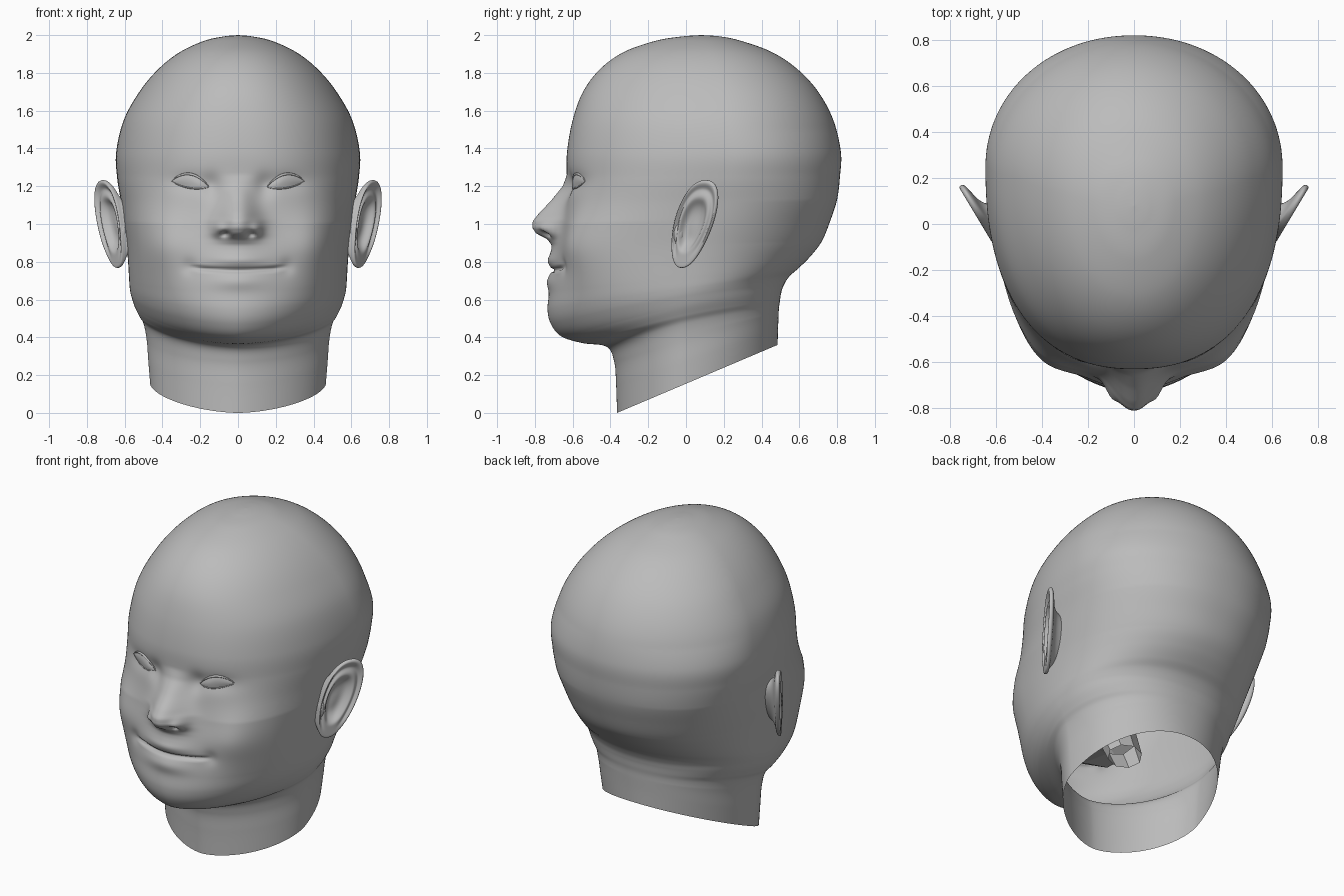
import bpy, bmesh
from math import sin, cos, pi, exp, copysign
from mathutils import Vector
from mathutils.bvhtree import BVHTree

default_cube = bpy.data.objects.get("Cube")
if default_cube:
    bpy.data.objects.remove(default_cube, do_unlink=True)

clay = bpy.data.materials.new("clay_grey")
clay.use_nodes = True
clay.diffuse_color = (0.5, 0.5, 0.5, 1)
clay.node_tree.nodes["Principled BSDF"].inputs["Base Color"].default_value = (0.5, 0.5, 0.5, 1)


def clamp(v):
    return max(0.0, min(1.0, v))


def interp(table, z):
    """Linear lookup in (key, value) pairs sorted by key."""
    if z <= table[0][0]:
        return table[0][1]
    for (a, fa), (b, fb) in zip(table, table[1:]):
        if z <= b:
            return fa + (fb - fa) * (z - a) / (b - a)
    return table[-1][1]


def spline(rows, t):
    """Catmull-Rom blend of rows of numbers at position t."""
    i = min(int(t), len(rows) - 2)
    f = t - i
    p0, p1, p2, p3 = (rows[max(0, min(len(rows) - 1, i + k))] for k in (-1, 0, 1, 2))
    return [0.5 * (2 * b + (c - a) * f + (2 * a - 5 * b + 4 * c - d) * f * f
                   + (3 * b - a - 3 * c + d) * f ** 3)
            for a, b, c, d in zip(p0, p1, p2, p3)]


def bump(x, z, cx, cz, sx, sz):
    return exp(-((x - cx) / sx) ** 2 - ((z - cz) / sz) ** 2)


def loft(bm, rings):
    """Join closed rings of points with quads."""
    loops = [[bm.verts.new(p) for p in ring] for ring in rings]
    for lo, hi in zip(loops, loops[1:]):
        for j in range(len(lo)):
            k = (j + 1) % len(lo)
            bm.faces.new((lo[j], lo[k], hi[k], hi[j]))


def finish(name, bm, smooth=True, subsurf=0):
    bmesh.ops.remove_doubles(bm, verts=bm.verts, dist=0.00005)
    bmesh.ops.recalc_face_normals(bm, faces=bm.faces)
    mesh = bpy.data.meshes.new(name)
    bm.to_mesh(mesh)
    mesh.materials.append(clay)
    for poly in mesh.polygons:
        poly.use_smooth = smooth
    obj = bpy.data.objects.new(name, mesh)
    bpy.context.collection.objects.link(obj)
    if subsurf:
        mod = obj.modifiers.new("Subdivision", "SUBSURF")
        mod.levels = mod.render_levels = subsurf


# Head sections: front y, front z, back y, back z, half width, y of widest point
SECTIONS = [
    (-.365, 0, .485, .36, .465, 0), (-.37, .15, .487, .44, .475, 0),
    (-.38, .27, .49, .51, .483, 0), (-.42, .35, .492, .555, .5, 0),
    (-.55, .37, .497, .59, .525, 0), (-.66, .405, .503, .63, .55, 0),
    (-.715, .47, .515, .67, .565, 0), (-.733, .55, .545, .72, .573, .01),
    (-.72, .65, .595, .765, .577, .02), (-.7, .76, .66, .83, .582, .04),
    (-.69, .87, .72, .91, .59, .08), (-.665, .98, .765, 1.02, .605, .13),
    (-.645, 1.1, .8, 1.13, .62, .18), (-.632, 1.24, .815, 1.25, .64, .22),
    (-.63, 1.38, .82, 1.38, .645, .25), (-.6, 1.55, .78, 1.55, .605, .22),
    (-.545, 1.7, .7, 1.7, .522, .2), (-.455, 1.82, .59, 1.82, .422, .16),
    (-.33, 1.91, .455, 1.91, .308, .13), (-.16, 1.97, .29, 1.97, .178, .1),
    (-.02, 1.993, .18, 1.993, .075, .08), (.08, 2, .08, 2, 0, .08)]
FRONT_ROUNDNESS = [(0, 1.7), (.4, 1.7), (.65, 2.05), (1, 2.5), (1.25, 2.35), (2, 2)]
BACK_ROUNDNESS = [(0, 2.05), (.3, 2.2), (.55, 2.15), (.87, 2.1), (1.1, 2.2),
                  (1.3, 2.08), (1.5, 1.95), (2, 2)]
NOSE = [(.83, 0), (.89, .025), (.92, .055), (.95, .122), (.98, .148), (1.015, .153),
        (1.06, .125), (1.12, .075), (1.2, .018), (1.26, 0)]


def face_relief(x, z):
    """How far the features push forward from the plain head."""
    x = abs(x)
    width = .065 + .045 * clamp((1.2 - z) / .18)
    d = interp(NOSE, z) * exp(-(x / width) ** 2.2)
    d += .03 * bump(x, z, .1, .975, .03, .035)             # nostril wings
    d -= .045 * bump(x, z, .068, .947, .024, .014)         # nostrils
    d += .06 * bump(x, z, .43, .88, .14, .2)               # cheeks
    d -= .024 * bump(x, z, .14, 1.2, .05, .06)             # inner eye corners
    d -= .018 * bump(x, z, .26, 1.22, .11, .05)            # eye sockets
    d += .036 * bump(x, z, 0, .81, .14, .045)              # upper lip
    d += .024 * bump(x, z, 0, .7, .14, .05)                # lower lip
    line = .755 + .25 * x * x
    d -= .022 * exp(-((z - line) / .01) ** 2) * clamp((.26 - x) / .06)
    d -= .012 * bump(x, z, .26, .775, .035, .04)           # mouth corners
    return d


# Head and neck: tilted rings lofted from the neck cut to the crown
COLUMNS, STEPS = 180, 12
rings = []
for row in range((len(SECTIONS) - 1) * STEPS + 1):
    yf, zf, yb, zb, w, ym = spline(SECTIONS, row / STEPS)
    w = max(w, 0)
    jaw_lift = .04 * exp(-((zf - .42) / .12) ** 2)
    ring = []
    for j in range(COLUMNS):
        t = 2 * pi * j / COLUMNS
        a = t - .45 * sin(t)                               # denser columns on the face
        s = sin(a)
        end, table = (yf, FRONT_ROUNDNESS) if cos(a) > 0 else (yb, BACK_ROUNDNESS)
        n = interp(table, zf)
        y = ym + (end - ym) * max(0, 1 - abs(s) ** n) ** (1 / n)
        span = yb - yf
        z = zf + (zb - zf) * (y - yf) / span if span > .0001 else zf
        z += jaw_lift * s * s
        y -= face_relief(w * s, z) * clamp((-y - .1) / .25)
        ring.append((w * s, y, z))
    rings.append(ring)
bm = bmesh.new()
loft(bm, rings)
skin = BVHTree.FromBMesh(bm)
finish("head", bm)


def on_skin(x, z, lift):
    hit = skin.ray_cast(Vector((x, -2, z)), Vector((0, 1, 0)))[0]
    return Vector((x, hit.y - lift, z))


def eye_edge(t, upper):
    arch = max(0, sin(pi * t))
    return 1.197 + .03 * t + (.052 * arch ** .8 if upper else -.022 * arch ** .7)


# Eyes: domed almond patches with thin lids
for side, label in ((1, "left"), (-1, "right")):
    bm = bmesh.new()
    cols, rows = 24, 8
    grid = []
    for i in range(cols + 1):
        t = i / cols
        lo, hi = eye_edge(t, False), eye_edge(t, True)
        grid.append([bm.verts.new(on_skin(side * (.155 + .195 * t), lo + (hi - lo) * k / rows,
                                          .003 + .014 * sin(pi * t) * sin(pi * k / rows)))
                     for k in range(rows + 1)])
    for a, b in zip(grid, grid[1:]):
        for k in range(rows):
            bm.faces.new((a[k], b[k], b[k + 1], a[k + 1]))
    finish(label + "_eye", bm)
    for upper, lid in ((True, "upper"), (False, "lower")):
        curve = bpy.data.curves.new(f"{label}_{lid}_eyelid", "CURVE")
        curve.dimensions = "3D"
        curve.bevel_depth = .007 if upper else .004
        curve.bevel_resolution = 2
        path = curve.splines.new("POLY")
        path.points.add(cols)
        for i, point in enumerate(path.points):
            t = i / cols
            p = on_skin(side * (.155 + .195 * t), eye_edge(t, upper), .003)
            point.co = (*p, 1)
            point.radius = .35 + .65 * sin(pi * t)
        curve.materials.append(clay)
        bpy.context.collection.objects.link(bpy.data.objects.new(curve.name, curve))

# Ears: (radius, depth) layers from the inner bowl over the rim to the back
EAR_LAYERS = [(0, -.03), (.3, -.034), (.48, -.022), (.6, .006), (.7, .006), (.8, -.01),
              (.88, .006), (.95, .014), (1, .004), (1, -.01), (.93, -.02), (.8, -.026),
              (.62, -.04), (.5, -.1)]
for side, label in ((1, "left"), (-1, "right")):
    along, out = Vector((.514, .857, 0)), Vector((.857, -.514, 0))
    rings = []
    for layer, (r, depth) in enumerate(EAR_LAYERS):
        # The back of the ear meets the head towards its front edge
        shift = .02 if layer < 9 else .16
        ring = []
        for j in range(28):
            a = 2 * pi * j / 28
            c = copysign(abs(cos(a)) ** .88, cos(a))
            u = r * .12 * c * (1 + .14 * sin(a)) - shift * (1 - r)
            v = r * .235 * sin(a) - .02 * (1 - r)
            lobe = clamp((-v / .235 - .45) / .3) if layer < 8 else 0
            d = depth * (1 - lobe) + .006 * lobe
            p = Vector((.678, .04, 1)) + along * (u + .32 * v) + out * d
            ring.append((side * p.x, p.y, p.z + v))
        rings.append(ring)
    bm = bmesh.new()
    loft(bm, rings)
    finish(label + "_ear", bm, subsurf=2)

    # Small flap in front of the ear opening
    bm = bmesh.new()
    bmesh.ops.create_uvsphere(bm, u_segments=20, v_segments=12, radius=1)
    for vert in bm.verts:
        c = vert.co
        vert.co = (side * (.61 + .022 * c.x), -.04 + .03 * c.y, .95 + .055 * c.z)
    finish(label + "_ear_flap", bm)

# Mouth pocket and throat hidden inside the head: y, z, half width, half height
bm = bmesh.new()
pocket = [(-.62, .75, .2, .04), (-.45, .72, .25, .12), (-.25, .69, .22, .12),
          (-.14, .62, .12, .06), (-.08, .48, .11, .03)]
loft(bm, [[(w * cos(k * pi / 4), y + (.08 * sin(k * pi / 4) if i > 2 else 0),
            z + h * sin(k * pi / 4)) for k in range(8)]
          for i, (y, z, w, h) in enumerate(pocket)])
finish("mouth_pocket", bm, smooth=False)
